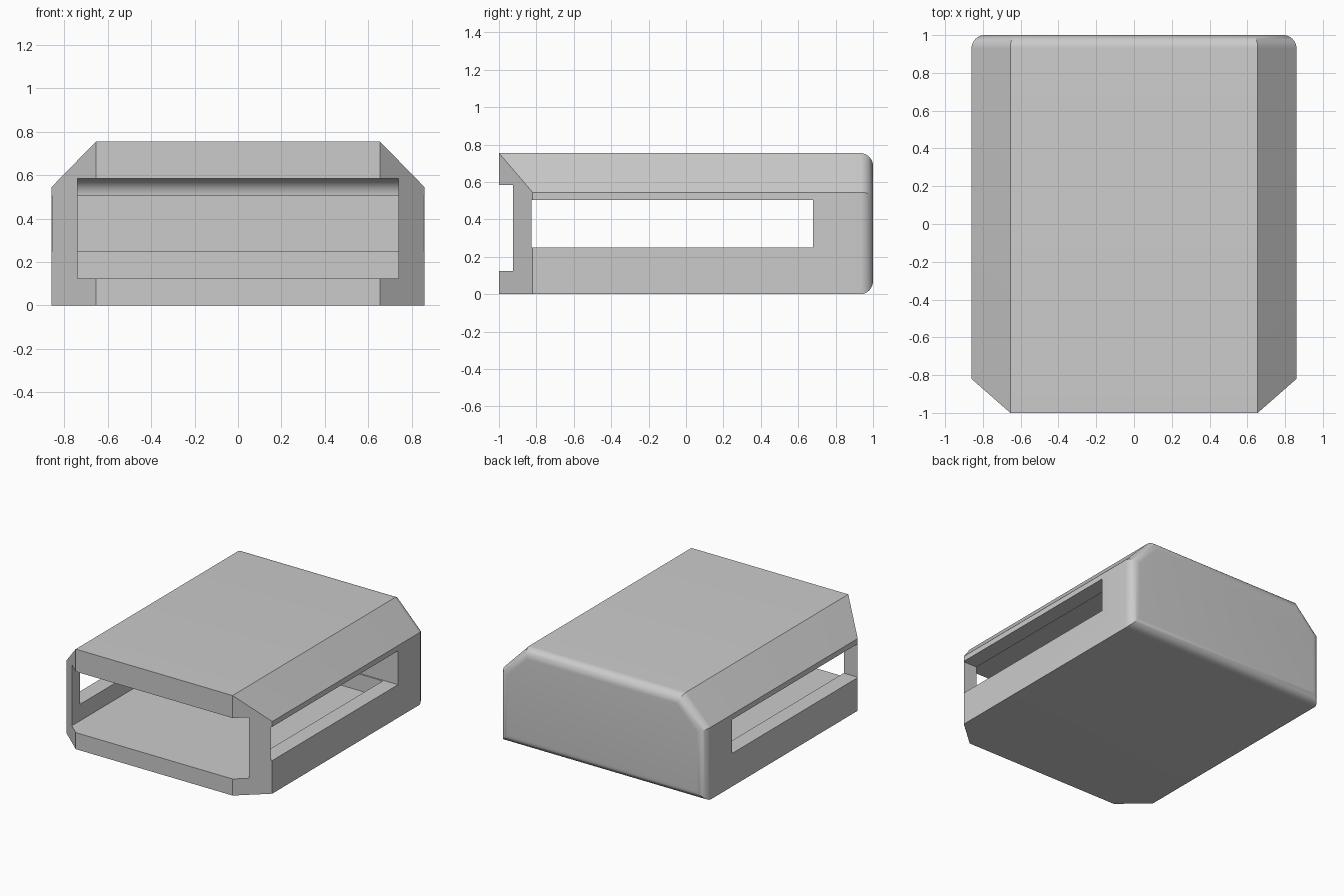
import bpy, bmesh, math
from mathutils import Vector

if "Cube" in bpy.data.objects:
    bpy.data.objects.remove(bpy.data.objects["Cube"])

grey = bpy.data.materials.new("light grey")
grey.diffuse_color = (0.6, 0.6, 0.6, 1)
grey.use_nodes = True
grey.node_tree.nodes["Principled BSDF"].inputs["Base Color"].default_value = grey.diffuse_color


def prism(name, profile, y0, y1):
    """Extrude an (x, z) profile along y."""
    bm = bmesh.new()
    face = bm.faces.new([bm.verts.new((x, y0, z)) for x, z in profile])
    ext = bmesh.ops.extrude_face_region(bm, geom=[face])
    verts = [g for g in ext["geom"] if isinstance(g, bmesh.types.BMVert)]
    bmesh.ops.translate(bm, vec=(0, y1 - y0, 0), verts=verts)
    bmesh.ops.recalc_face_normals(bm, faces=bm.faces)
    obj = bpy.data.objects.new(name, bpy.data.meshes.new(name))
    bpy.context.collection.objects.link(obj)
    return obj, bm


def finish(obj, bm):
    bm.to_mesh(obj.data)
    bm.free()
    obj.data.materials.append(grey)


def rect(x, z0, z1):
    return [(-x, z0), (x, z0), (x, z1), (-x, z1)]


def round_edges(bm, test, radius):
    edges = [e for e in bm.edges if all(test(v.co) for v in e.verts)]
    bmesh.ops.bevel(bm, geom=edges, offset=radius, offset_type='OFFSET',
                    segments=10, profile=0.5, affect='EDGES')


# Housing: sloped top shoulders, angled front corners, rounded back rim
W, T, H, S = 0.86, 0.655, 0.755, 0.545
housing, bm = prism("housing", [(-W, 0), (W, 0), (W, S), (T, H), (-T, H), (-W, S)], -1, 1)
for side in (-1, 1):
    normal = Vector((side * 0.18, -(W - T), 0)).normalized()
    bmesh.ops.bisect_plane(bm, geom=bm.verts[:] + bm.edges[:] + bm.faces[:],
                           plane_co=(side * T, -1, 0), plane_no=normal, clear_outer=True)
    bmesh.ops.holes_fill(bm, edges=[e for e in bm.edges if e.is_boundary])
bmesh.ops.recalc_face_normals(bm, faces=bm.faces)
round_edges(bm, lambda c: c.y > 0.999, 0.07)
finish(housing, bm)

# Front cavity, with a rounded upper back edge
cavity, bm = prism("cavity_cutter", rect(0.74, 0.125, 0.585), -1.2, 0.67)
round_edges(bm, lambda c: c.y > 0.66 and c.z > 0.58, 0.08)
finish(cavity, bm)

# Long slot through both side walls
slot, bm = prism("side_slot_cutter", rect(1.0, 0.25, 0.505), -0.825, 0.68)
# keep the solid back wall flush with the cavity between the side walls
finish(slot, bm)

for cutter in (cavity, slot):
    mod = housing.modifiers.new(cutter.name, 'BOOLEAN')
    mod.operation = 'DIFFERENCE'
    mod.solver = 'EXACT'
    mod.object = cutter
    cutter.hide_render = True
    cutter.hide_set(True)

# Apply the cuts and smooth only the rounded rims
bpy.context.view_layer.objects.active = housing
housing.select_set(True)
for mod in list(housing.modifiers):
    bpy.ops.object.modifier_apply(modifier=mod.name)
for cutter in (cavity, slot):
    bpy.data.objects.remove(cutter)
bpy.ops.object.shade_smooth_by_angle(angle=math.radians(25))
